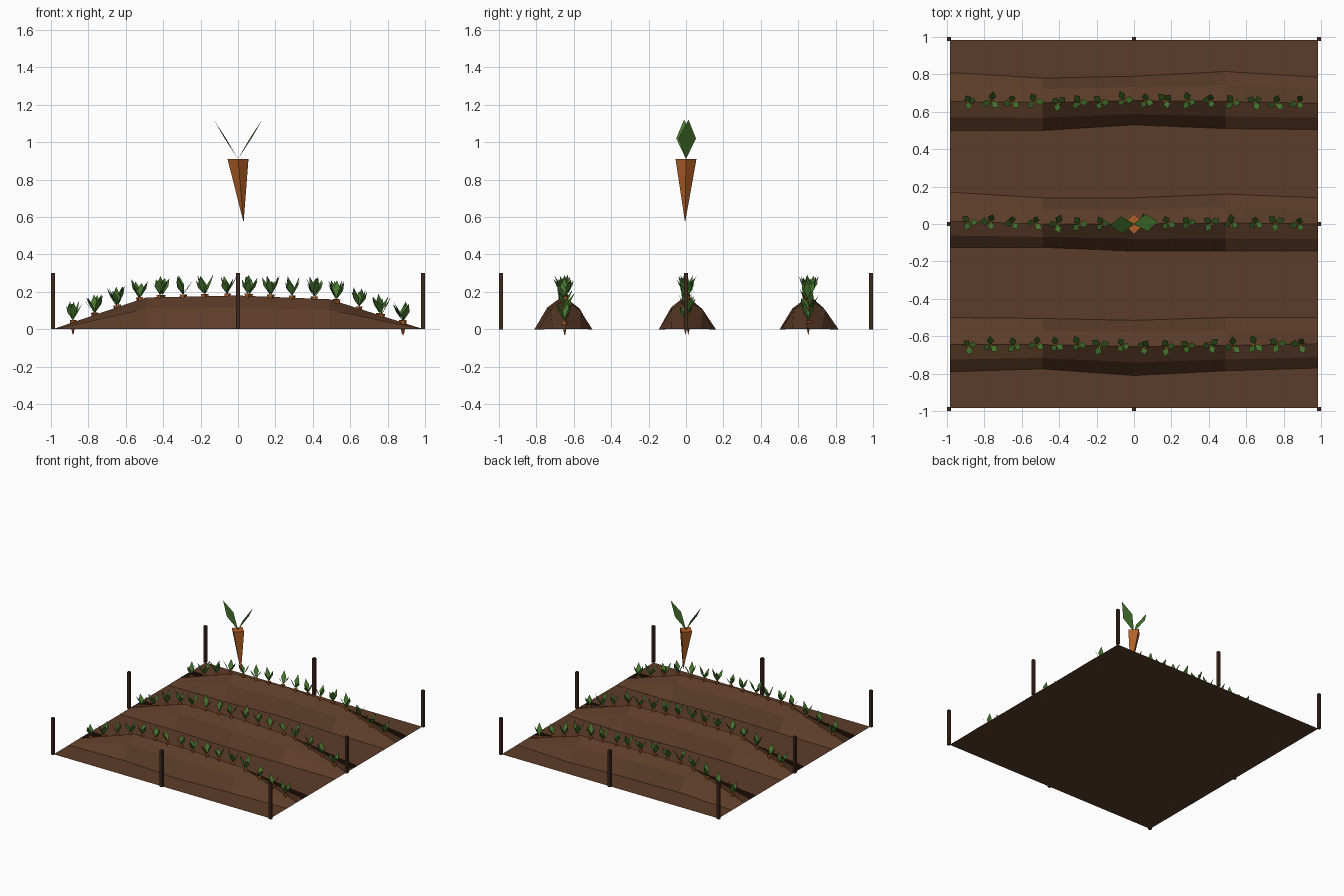
import bpy, bmesh, math, random
from mathutils import Vector, Matrix

if "Cube" in bpy.data.objects:
    bpy.data.objects.remove(bpy.data.objects["Cube"])

random.seed(4)


def material(name, rgb):
    m = bpy.data.materials.new(name)
    m.diffuse_color = [(c / 255 / 12.92 if c < 11 else ((c / 255 + .055) / 1.055) ** 2.4) for c in rgb] + [1]
    m.use_nodes = True
    m.node_tree.nodes["Principled BSDF"].inputs["Base Color"].default_value = m.diffuse_color
    return m


SOIL = material("soil brown", (92, 60, 40))
WOOD = material("dark wood", (62, 40, 28))
ORANGE = material("carrot orange", (176, 96, 38))
GREEN = material("leaf green", (70, 118, 46))


def make(name, mats, verts, faces, ids=None):
    me = bpy.data.meshes.new(name)
    me.from_pydata([tuple(v) for v in verts], [], faces)
    for m in mats:
        me.materials.append(m)
    if ids:
        me.polygons.foreach_set("material_index", ids)
    ob = bpy.data.objects.new(name, me)
    bpy.context.collection.objects.link(ob)
    return ob


def leaf(base, angle, reach, height, width):
    """Diamond leaf rising outwards from its base."""
    out = Vector((math.cos(angle), math.sin(angle), 0))
    side = Vector((-out.y, out.x, 0)) * width
    up = Vector((0, 0, height))
    mid = base + out * reach * .52 + up * .52
    return [base, mid + side, base + out * reach + up, mid - side]


def root(centre, r, tip, turn=0):
    """Four-sided carrot root: square top and a point below."""
    ring = [centre + Vector((r * math.cos(turn + i * math.pi / 2), r * math.sin(turn + i * math.pi / 2), 0))
            for i in range(4)]
    return ring + [tip]


ROOT_FACES = [(0, 1, 2, 3)] + [((i + 1) % 4, i, 4) for i in range(4)]


def carrot(name, parts):
    """Join roots and leaves given as vertex lists (5 = root, 4 = leaf)."""
    verts, faces, ids = [], [], []
    for p in parts:
        n = len(verts)
        verts += p
        fs = ROOT_FACES if len(p) == 5 else [(0, 1, 2), (0, 2, 3)]
        faces += [tuple(n + k for k in f) for f in fs]
        ids += [0 if len(p) == 5 else 1] * len(fs)
    return make(name, [ORANGE, GREEN], verts, faces, ids)


# ground sheet
G = .985
make("ground", [SOIL], [(-G, -G, 0), (G, -G, 0), (G, G, 0), (-G, G, 0)], [(0, 1, 2, 3)])

# soil ridges: front edge, crest and back edge at five stations
XS = [-G, -.49, 0, .49, G]
CREST = [.002, .17, .18, .16, .002]
ROWS = {
    "front": ([-.79, -.775, -.81, -.785, -.77], [-.645, -.645, -.655, -.65, -.64], [-.5, -.505, -.515, -.5, -.5]),
    "middle": ([-.125, -.125, -.145, -.145, -.145], [.015, 0, 0, .005, 0], [.17, .14, .14, .16, .14]),
    "back": ([.5, .5, .53, .51, .505], [.655, .65, .66, .655, .645], [.81, .78, .79, .815, .785]),
}


def at(x, vals):
    for i in range(4):
        if x <= XS[i + 1]:
            t = (x - XS[i]) / (XS[i + 1] - XS[i])
            return vals[i] * (1 - t) + vals[i + 1] * t


for row, (lo, mid, hi) in ROWS.items():
    verts = []
    for x, a, b, c, z in zip(XS, lo, mid, hi, CREST):
        verts += [(x, a, 0), (x, a * .55 + b * .45, z * .65), (x, b, z),
                  (x, c * .55 + b * .45, z * .65), (x, c, 0)]
    faces = [(i * 5 + j, i * 5 + 5 + j, i * 5 + 6 + j, i * 5 + 1 + j) for i in range(4) for j in range(4)]
    make(row + "_soil_ridge", [SOIL], verts, faces)

    # sixteen young carrots along the crest
    parts = []
    for k in range(16):
        x = -.88 + k * 1.76 / 15 + random.uniform(-.008, .008)
        p = Vector((x, at(x, mid) + random.uniform(-.006, .006), at(x, CREST) + .012))
        turn = random.uniform(0, math.tau)
        parts.append(root(p, .018, p - Vector((0, 0, .08)), turn))
        for i in range(3):
            parts.append(leaf(p, turn + i * math.tau / 3 + random.uniform(-.3, .3),
                              random.uniform(.035, .055), random.uniform(.07, .105), .02))
    carrot(row + "_carrot_row", parts)

# large floating carrot
c = Vector((0, 0, .91))
carrot("large_carrot", [root(c, .056, Vector((.03, -.005, .57))),
                        leaf(c, math.pi + .08, .13, .21, .047), leaf(c, .1, .13, .21, .047)])

# border posts at corners and side middles
for sx in (-1, 0, 1):
    for sy in (-1, 0, 1):
        if sx or sy:
            bm = bmesh.new()
            bmesh.ops.create_cube(bm, size=1, matrix=Matrix.Translation((sx * .989, sy * .989, .15))
                                  @ Matrix.Diagonal((.022, .022, .3, 1)))
            me = bpy.data.meshes.new("post")
            bm.to_mesh(me)
            bm.free()
            me.materials.append(WOOD)
            bpy.context.collection.objects.link(bpy.data.objects.new("border_post", me))
